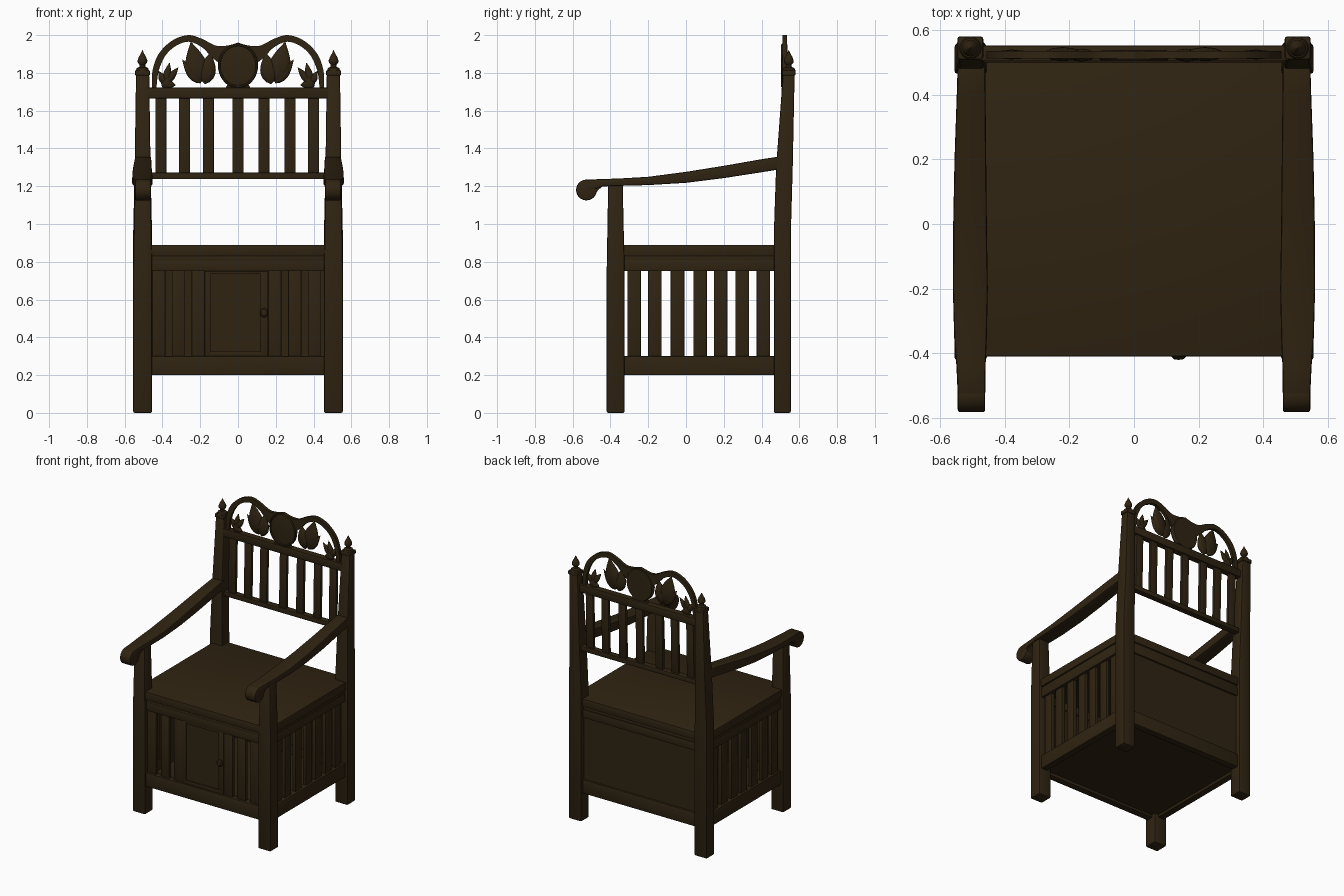
import bpy, bmesh, math

if "Cube" in bpy.data.objects:
    bpy.data.objects.remove(bpy.data.objects["Cube"])

wood = bpy.data.materials.new("dark wood")
wood.diffuse_color = (0.029, 0.0175, 0.006, 1)
wood.use_nodes = True
wood.node_tree.nodes["Principled BSDF"].inputs["Base Color"].default_value = wood.diffuse_color


def finish(name, bm, bevel=0.0):
    bmesh.ops.remove_doubles(bm, verts=bm.verts, dist=1e-5)
    bmesh.ops.recalc_face_normals(bm, faces=bm.faces)
    if bevel:
        edges = [e for e in bm.edges if len(e.link_faces) == 2 and e.calc_face_angle(0) > 0.7]
        bmesh.ops.bevel(bm, geom=edges, offset=bevel, segments=2, profile=0.5, affect='EDGES')
    me = bpy.data.meshes.new(name)
    bm.to_mesh(me)
    bm.free()
    for p in me.polygons:
        p.use_smooth = True
    me.set_sharp_from_angle(angle=math.radians(35))
    me.materials.append(wood)
    ob = bpy.data.objects.new(name, me)
    bpy.context.collection.objects.link(ob)
    return ob


def loft(name, rings, bevel=0.0):
    """Closed skin through equal-length rings of points."""
    bm = bmesh.new()
    vs = [[bm.verts.new(p) for p in r] for r in rings]
    n = len(vs[0])
    for a, b in zip(vs, vs[1:]):
        for i in range(n):
            bm.faces.new((a[i], a[(i + 1) % n], b[(i + 1) % n], b[i]))
    bm.faces.new(vs[0])
    bm.faces.new(vs[-1])
    return finish(name, bm, bevel)


def rect(x0, x1, y0, y1, z):
    return [(x0, y0, z), (x1, y0, z), (x1, y1, z), (x0, y1, z)]


def box(name, x0, x1, y0, y1, z0, z1, bevel=0.004):
    return loft(name, [rect(x0, x1, y0, y1, z0), rect(x0, x1, y0, y1, z1)], bevel)


def plate(name, pts, y0, y1, bevel=0.0):
    """Flat outline in x/z given thickness in y."""
    return loft(name, [[(x, y, z) for x, z in pts] for y in (y0, y1)], bevel)


def lathe(name, x, y, profile, n=16):
    return loft(name, [[(x + r * math.cos(2 * math.pi * i / n), y + r * math.sin(2 * math.pi * i / n), z)
                        for i in range(n)] for r, z in profile])


def smooth(pts, k=6):
    """Catmull-Rom spline through 2D points."""
    out = []
    p = [pts[0]] + pts + [pts[-1]]
    for a, b, c, d in zip(p, p[1:], p[2:], p[3:]):
        for j in range(k):
            t = j / k
            out.append(tuple(0.5 * (2 * b[m] + (c[m] - a[m]) * t + (2 * a[m] - 5 * b[m] + 4 * c[m] - d[m]) * t * t
                                    + (3 * b[m] - a[m] - 3 * c[m] + d[m]) * t ** 3) for m in (0, 1)))
    return out + [pts[-1]]


def leaf(name, base, tip, width, yc, depth):
    """Pointed leaf, domed on both sides."""
    bm = bmesh.new()
    dx, dz = tip[0] - base[0], tip[1] - base[1]
    L = math.hypot(dx, dz)
    rows = []
    for i in range(13):
        t = i / 12
        w = width / 2 * max(math.sin(math.pi * t ** 0.75), 0.01)
        row = []
        for j in range(12):
            a = 2 * math.pi * j / 12
            u = w * math.cos(a)
            row.append(bm.verts.new((base[0] + dx * t - dz / L * u,
                                     yc + depth * (w / width * 2) * math.sin(a),
                                     base[1] + dz * t + dx / L * u)))
        rows.append(row)
    for a, b in zip(rows, rows[1:]):
        for j in range(12):
            bm.faces.new((a[j], a[(j + 1) % 12], b[(j + 1) % 12], b[j]))
    bm.faces.new(rows[0])
    bm.faces.new(rows[-1])
    finish(name, bm)


def sx(s, a, b):
    return (s * a, s * b) if s > 0 else (-b, -a)


# Legs, posts, finials, arms and side slats, on both sides
for s, side in ((-1, "left"), (1, "right")):
    a, b = sx(s, 0.455, 0.555)
    c, d = sx(s, 0.463, 0.547)
    loft(side + "_front_leg", [rect(a, b, -0.42, -0.325, 0), rect(a, b, -0.42, -0.325, 0.75),
                               rect(c, d, -0.412, -0.335, 1.215)], 0.008)
    e, f = sx(s, 0.47, 0.54)
    loft(side + "_back_post", [rect(a, b, 0.465, 0.555, 0), rect(a, b, 0.465, 0.555, 0.95),
                               rect(c, d, 0.477, 0.565, 1.3), rect(e, f, 0.513, 0.575, 1.79)], 0.008)
    e, f = sx(s, 0.466, 0.546)
    box(side + "_post_cap", e, f, 0.508, 0.58, 1.785, 1.815, 0.008)
    lathe(side + "_finial", s * 0.506, 0.544,
          [(0.036, 1.81), (0.03, 1.825), (0.016, 1.832), (0.015, 1.843), (0.025, 1.855),
           (0.026, 1.866), (0.019, 1.885), (0.009, 1.902), (0.001, 1.92)])
    # arm: y, bottom, top, inner x, outer x
    arm = [(-0.53, 1.17, 1.235, 0.46, 0.545), (-0.44, 1.199, 1.238, 0.459, 0.549),
           (-0.35, 1.202, 1.241, 0.455, 0.556), (-0.2, 1.206, 1.25, 0.452, 0.56),
           (0.0, 1.218, 1.276, 0.455, 0.559), (0.2, 1.243, 1.308, 0.457, 0.555),
           (0.4, 1.274, 1.343, 0.459, 0.548), (0.5, 1.29, 1.358, 0.46, 0.545)]
    loft(side + "_arm", [[(s * i, y, z0), (s * o, y, z0), (s * o, y, z1), (s * i, y, z1)]
                         for y, z0, z1, i, o in arm], 0.008)
    loft(side + "_arm_scroll", [[(s * x, -0.527 + 0.055 * math.cos(k * math.pi / 14),
                                  1.18 + 0.055 * math.sin(k * math.pi / 14)) for k in range(28)]
                                for x in (0.46, 0.545)], 0.008)
    wedge = [(-0.51, 1.135), (-0.485, 1.15), (-0.465, 1.18), (-0.44, 1.2), (-0.5, 1.22)]
    loft(side + "_arm_scroll_neck", [[(s * x, y, z) for y, z in wedge] for x in (0.464, 0.541)])
    for i, px in enumerate((-0.275, -0.165, -0.045, 0.075, 0.183, 0.298, 0.41)):
        g, h = sx(s, 0.495, 0.52)
        box(side + "_side_slat", g, h, px - 0.036, px + 0.036, 0.28, 0.77)
    g, h = sx(s, 0.485, 0.535)
    box(side + "_bottom_rail", g, h, -0.35, 0.49, 0.2, 0.3)
    box(side + "_seat_rail", g, h, -0.35, 0.49, 0.75, 0.81)

# Seat box
box("front_bottom_rail", -0.48, 0.48, -0.405, -0.355, 0.2, 0.3)
box("front_seat_rail", -0.48, 0.48, -0.4, -0.355, 0.75, 0.81)
box("back_bottom_rail", -0.48, 0.48, 0.485, 0.535, 0.2, 0.3)
box("back_seat_rail", -0.48, 0.48, 0.485, 0.535, 0.75, 0.81)
box("back_panel", -0.48, 0.48, 0.5, 0.522, 0.28, 0.77, 0)
box("floor_panel", -0.49, 0.49, -0.37, 0.5, 0.22, 0.24, 0)
box("seat_moulding", -0.53, 0.53, -0.4, 0.53, 0.805, 0.832)
box("seat", -0.54, 0.54, -0.41, 0.54, 0.83, 0.89, 0.006)

# Front slats, door and knob
for px in (-0.42, -0.315, -0.21, 0.195, 0.3, 0.405):
    box("front_slat", px - 0.035, px + 0.035, -0.39, -0.365, 0.28, 0.77)
box("door_panel", -0.16, 0.15, -0.385, -0.365, 0.3, 0.75, 0)
for dims in ((-0.175, -0.143, 0.3, 0.75), (0.117, 0.16, 0.3, 0.75),
             (-0.15, 0.12, 0.3, 0.325), (-0.15, 0.12, 0.738, 0.75)):
    box("door_frame", dims[0], dims[1], -0.395, -0.363, dims[2], dims[3], 0.002)
loft("door_knob", [[(0.138 + r * math.cos(k * math.pi / 8), y, 0.53 + r * 1.1 * math.sin(k * math.pi / 8))
                    for k in range(16)]
                   for r, y in ((0.012, -0.38), (0.012, -0.4), (0.022, -0.404), (0.022, -0.411),
                                (0.015, -0.418), (0.001, -0.42))])

# Backrest
box("backrest_lower_rail", -0.475, 0.475, 0.5, 0.545, 1.238, 1.272)
box("backrest_upper_rail", -0.48, 0.48, 0.505, 0.552, 1.665, 1.722)
for px in (-0.408, -0.283, -0.157, 0, 0.137, 0.275, 0.4):
    loft("backrest_slat", [rect(px - 0.029, px + 0.029, 0.51, 0.532, 1.26),
                           rect(px - 0.029, px + 0.029, 0.52, 0.542, 1.68)], 0.003)

# Carved crest: twin arches, medallion and leaves
outer = smooth([(0.456, 1.72), (0.453, 1.81), (0.42, 1.9), (0.35, 1.97), (0.265, 2.0),
                (0.19, 1.98), (0.12, 1.945), (0.06, 1.944), (0, 1.96)])
inner = smooth([(0.432, 1.72), (0.42, 1.81), (0.385, 1.89), (0.33, 1.942), (0.26, 1.965),
                (0.19, 1.935), (0.14, 1.885), (0.09, 1.85), (0, 1.84)])
for s, side in ((-1, "left"), (1, "right")):
    bm = bmesh.new()
    grid = [[bm.verts.new((s * x, y, z)) for (x, z), y in ((o, 0.512), (o, 0.535), (i, 0.535), (i, 0.512))]
            for o, i in zip(outer, inner)]
    for r, t in zip(grid, grid[1:]):
        for k in range(4):
            bm.faces.new((r[k], r[(k + 1) % 4], t[(k + 1) % 4], t[k]))
    bm.faces.new(grid[0])
    bm.faces.new(grid[-1])
    finish(side + "_crest_arch", bm)
    leaf(side + "_large_leaf", (s * 0.2, 1.745), (s * 0.25, 1.965), 0.115, 0.525, 0.022)
    leaf(side + "_inner_leaf", (s * 0.175, 1.74), (s * 0.145, 1.91), 0.09, 0.522, 0.02)
    leaf(side + "_outer_leaf", (s * 0.2, 1.745), (s * 0.295, 1.87), 0.06, 0.525, 0.016)
    for tx, tz in ((0.315, 1.83), (0.362, 1.855), (0.42, 1.81), (0.33, 1.735)):
        leaf(side + "_bud_petal", (s * 0.385, 1.742), (s * tx, tz), 0.042, 0.524, 0.014)
    leaf(side + "_bud_stem", (s * 0.385, 1.71), (s * 0.37, 1.8), 0.055, 0.524, 0.016)
    plate(side + "_medallion_foot", [(0, 1.715), (s * 0.07, 1.715), (s * 0.035, 1.77), (0, 1.77)], 0.512, 0.535)

# Medallion with a raised rim and domed centre
loft("medallion", [[(0.106 * r * math.cos(k * math.pi / 20), y, 1.838 + 0.118 * r * math.sin(k * math.pi / 20))
                    for k in range(40)]
                   for r, y in ((0.95, 0.538), (1, 0.53), (1, 0.51), (0.96, 0.504), (0.9, 0.504),
                                (0.88, 0.511), (0.6, 0.507), (0.3, 0.505))])
